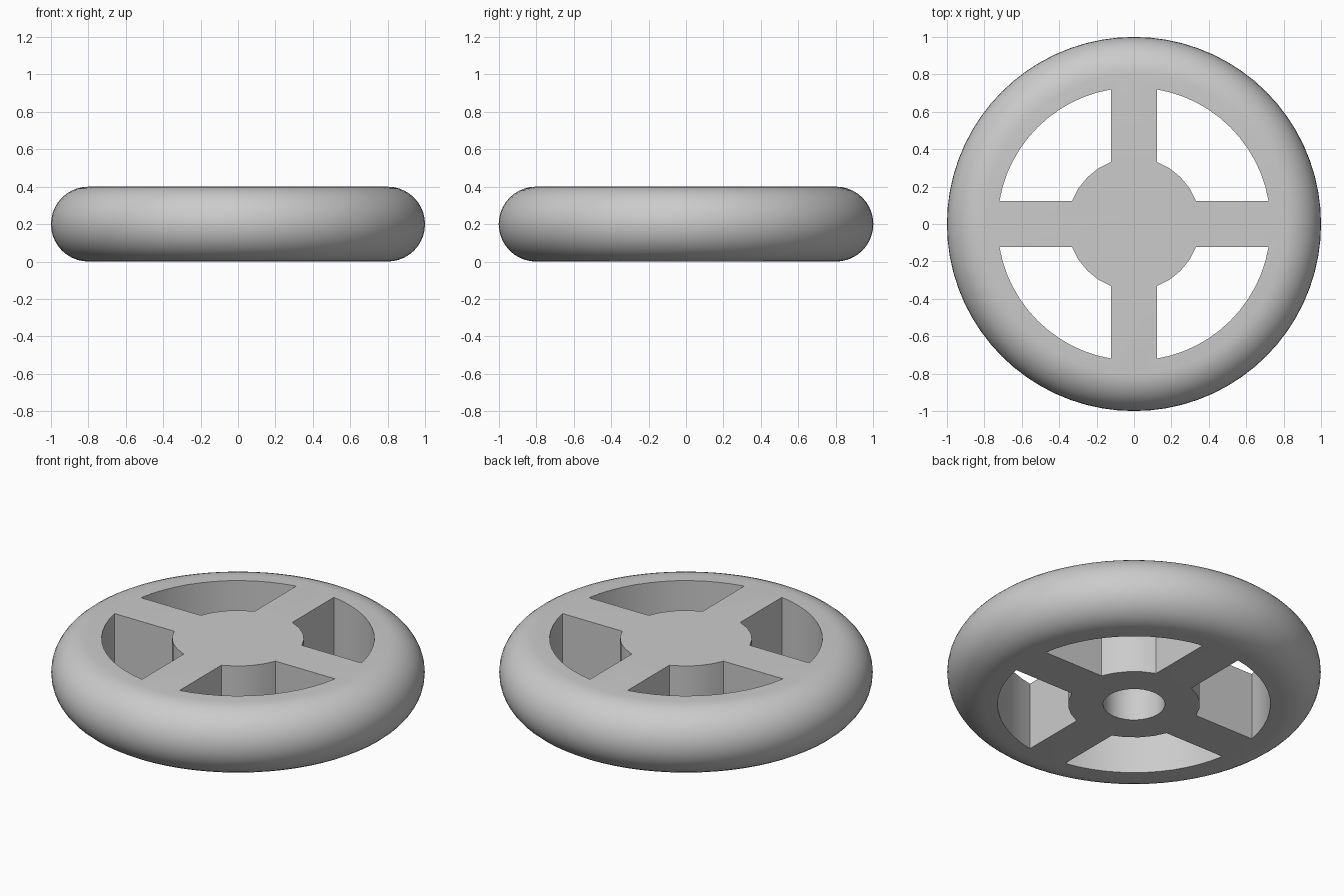
import bpy, bmesh
from math import sin, cos, pi, radians, asin

cube = bpy.data.objects.get("Cube")
if cube:
    bpy.data.objects.remove(cube, do_unlink=True)

HEIGHT = 0.4
ROUND = HEIGHT / 2      # radius of the rounded tread
RIM_IN = 0.73           # outer radius of the windows
HUB = 0.353             # hub radius
SPOKE = 0.123           # half width of a spoke
BORE = 0.166            # axle hole radius
BORE_DEPTH = 0.3

grey = bpy.data.materials.new("plain grey")
grey.use_nodes = True
colour = (0.6, 0.6, 0.6, 1)
grey.diffuse_color = colour
grey.node_tree.nodes["Principled BSDF"].inputs["Base Color"].default_value = colour


def make_object(name, bm):
    bmesh.ops.recalc_face_normals(bm, faces=bm.faces[:])
    mesh = bpy.data.meshes.new(name)
    bm.to_mesh(mesh)
    bm.free()
    mesh.materials.append(grey)
    obj = bpy.data.objects.new(name, mesh)
    bpy.context.collection.objects.link(obj)
    return obj


def stack(name, rings):
    """Skin equal-length rings of points and cap both ends."""
    bm = bmesh.new()
    loops = [[bm.verts.new(p) for p in ring] for ring in rings]
    count = len(loops[0])
    for low, high in zip(loops, loops[1:]):
        for i in range(count):
            j = (i + 1) % count
            bm.faces.new((low[i], low[j], high[j], high[i]))
    bm.faces.new(loops[0])
    bm.faces.new(loops[-1])
    return make_object(name, bm)


def arc(radius, start, end, steps):
    angles = [start + (end - start) * i / steps for i in range(steps + 1)]
    return [(radius * cos(a), radius * sin(a)) for a in angles]


def prism(name, outline, bottom, top):
    return stack(name, [[(x, y, z) for x, y in outline] for z in (bottom, top)])


# Solid disc with a half-round tread
rings = []
for r, h in arc(ROUND, -pi / 2, pi / 2, 20):
    circle = arc(1 - ROUND + r, 0, 2 * pi, 72)[:-1]
    rings.append([(x, y, h + ROUND) for x, y in circle])
wheel = stack("wheel", rings)

# Four windows leave the spokes and hub standing
cutters = []
outer, inner = asin(SPOKE / RIM_IN), asin(SPOKE / HUB)
window = arc(RIM_IN, outer, pi / 2 - outer, 12) + arc(HUB, pi / 2 - inner, inner, 4)
for k in range(4):
    c, s = cos(k * pi / 2), sin(k * pi / 2)
    turned = [(x * c - y * s, x * s + y * c) for x, y in window]
    cutters.append(prism("window_cutter", turned, -0.1, HEIGHT + 0.1))

# Blind axle hole in the underside
cutters.append(prism("axle_hole_cutter", arc(BORE, 0, 2 * pi, 32)[:-1], -0.1, BORE_DEPTH))

bpy.ops.object.select_all(action="DESELECT")
wheel.select_set(True)
bpy.context.view_layer.objects.active = wheel
for cutter in cutters:
    cutter.hide_render = True
    cut = wheel.modifiers.new("cut", "BOOLEAN")
    cut.operation = "DIFFERENCE"
    cut.solver = "EXACT"
    cut.object = cutter
    bpy.ops.object.modifier_apply(modifier=cut.name)
    bpy.data.objects.remove(cutter, do_unlink=True)

bpy.ops.object.shade_smooth_by_angle(angle=radians(30))
